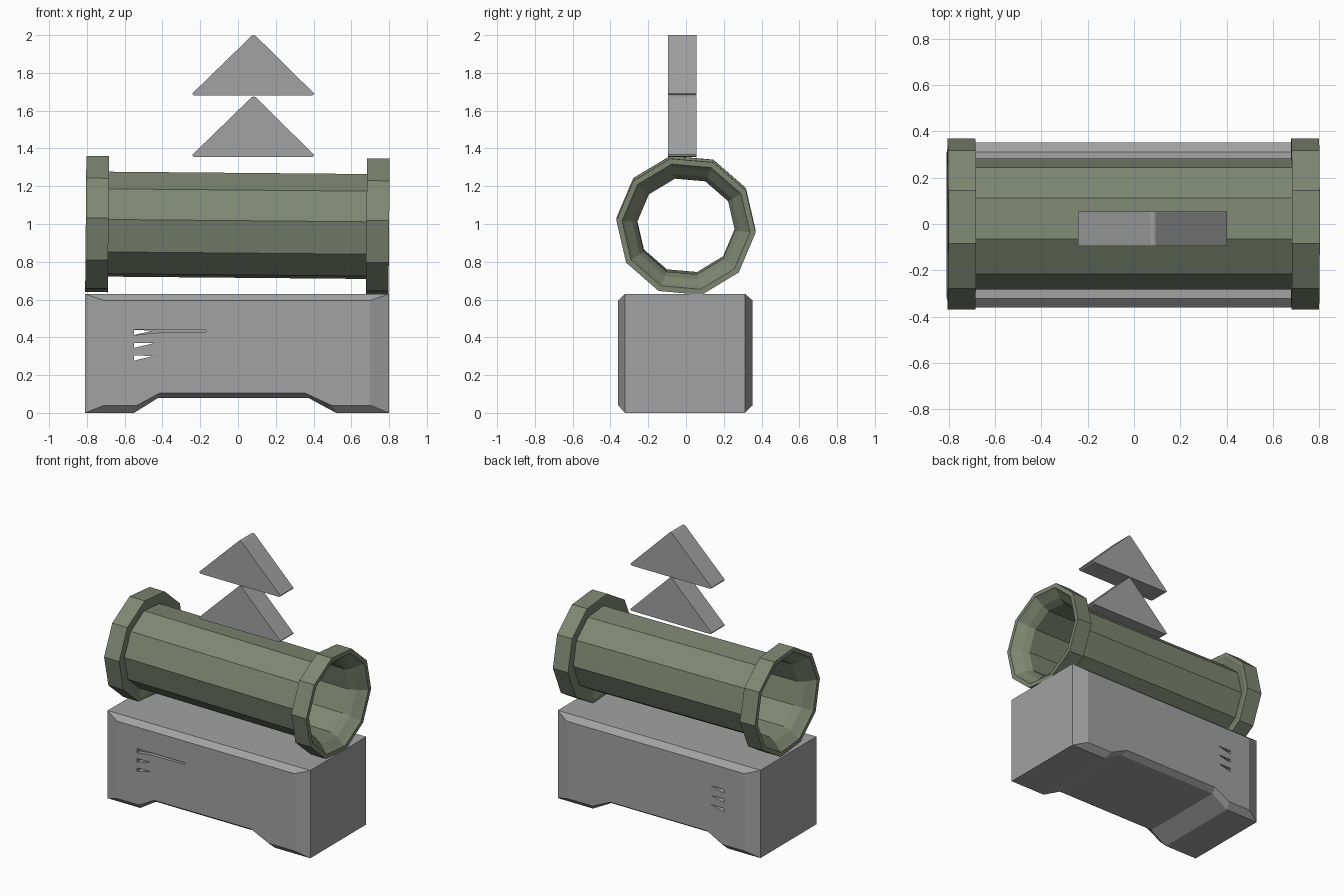
import bpy, bmesh, math
from mathutils import Matrix

if "Cube" in bpy.data.objects:
    bpy.data.objects.remove(bpy.data.objects["Cube"])


def material(name, rgb):
    m = bpy.data.materials.new(name)
    m.diffuse_color = (*rgb, 1)
    m.use_nodes = True
    m.node_tree.nodes["Principled BSDF"].inputs["Base Color"].default_value = m.diffuse_color
    return m


GREY = material("plain grey", (0.36, 0.36, 0.36))
OLIVE = material("olive green", (0.21, 0.24, 0.167))


def finish(bm, name, mat):
    bmesh.ops.recalc_face_normals(bm, faces=bm.faces)
    me = bpy.data.meshes.new(name)
    bm.to_mesh(me)
    bm.free()
    ob = bpy.data.objects.new(name, me)
    bpy.context.collection.objects.link(ob)
    me.materials.append(mat)
    return ob


def loft(bm, rings):
    """Skin (profile, y) rings of x,z points along y and cap both ends."""
    loops = [[bm.verts.new((x, y, z)) for x, z in pts] for pts, y in rings]
    n = len(loops[0])
    for a, b in zip(loops, loops[1:]):
        for i in range(n):
            j = (i + 1) % n
            bm.faces.new((a[i], a[j], b[j], b[i]))
    bm.faces.new(loops[0])
    bm.faces.new(loops[-1])


def prisms(name, shapes, y0, y1, mat=GREY):
    bm = bmesh.new()
    for pts in shapes:
        loft(bm, [(pts, y0), (pts, y1)])
    return finish(bm, name, mat)


# base block with chamfered front and back, arched underside
outer = [(-.81, .63), (-.81, 0), (-.55, 0), (-.425, .078),
         (.375, .078), (.52, 0), (.80, 0), (.80, .63)]
inner = [(-.71, .595), (-.71, .04), (-.535, .04), (-.415, .105),
         (.355, .105), (.495, .04), (.70, .04), (.70, .595)]
bm = bmesh.new()
loft(bm, [(inner, -.36), (outer, -.322), (outer, .312), (inner, .353)])
block = finish(bm, "base_block", GREY)


# tapered vent slits cut through the block, plus a long shallow one in front
slits = [[(-.55, z), (-.55, z - .026), (-.445, z - .001)] for z in (.438, .37, .303)]
cutters = [prisms("vent_cutter", slits, -.5, .5),
           prisms("long_slit_cutter",
                  [[(-.551, .441), (-.551, .411), (-.44, .424), (-.17, .429), (-.17, .44)]],
                  -.5, -.33)]
for c in cutters:
    mod = block.modifiers.new("vents", 'BOOLEAN')
    mod.operation = 'DIFFERENCE'
    mod.solver = 'EXACT'
    mod.object = c
    bpy.context.view_layer.objects.active = block
    bpy.ops.object.modifier_apply(modifier=mod.name)
    bpy.data.objects.remove(c)


# slightly tilted ten-sided open tube with flared collars, as one revolved profile
half = [(.0, .285), (.70, .285), (.683, .345), (.683, .37), (.803, .37),
        (.803, .34), (.785, .325), (.745, .285), (.70, .26), (.0, .255)]
profile = half[1:-1] + [(-x, r) for x, r in reversed(half[1:-1])]
bm = bmesh.new()
loops = []
for k in range(10):
    a = math.radians(-5 + 36 * k)
    loops.append([bm.verts.new((x, r * math.cos(a), r * math.sin(a))) for x, r in profile])
n = len(profile)
for k in range(10):
    a, b = loops[k], loops[(k + 1) % 10]
    for i in range(n):
        j = (i + 1) % n
        bm.faces.new((a[i], a[j], b[j], b[i]))
bm.transform(Matrix.Translation((-.003, 0, .993)) @ Matrix.Rotation(.009, 4, 'Y'))
finish(bm, "collared_tube", OLIVE)


# two stacked upward arrow markers with slightly blunted corners
for name, z in (("lower_arrow", 1.355), ("upper_arrow", 1.68)):
    prisms(name, [[(-.232, z), (.393, z), (.402, z + .006), (.402, z + .012),
                   (.093, z + .317), (.083, z + .32), (.073, z + .317),
                   (-.241, z + .012), (-.241, z + .006)]], -.095, .055)
